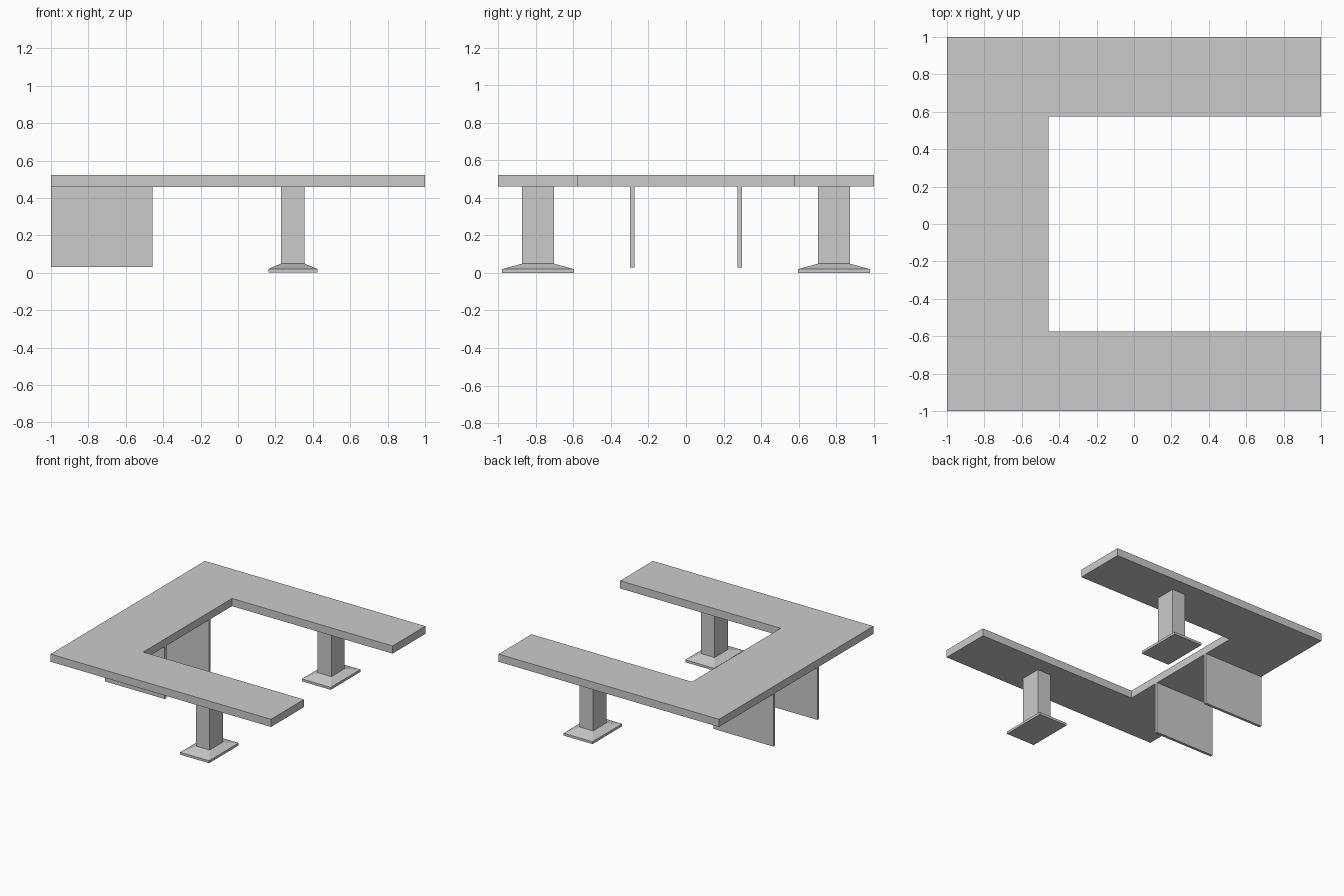
import bpy, bmesh

if "Cube" in bpy.data.objects:
    bpy.data.objects.remove(bpy.data.objects["Cube"])


def loft(name, rings):
    """Join stacked outlines (lists of 3D points) and cap both ends."""
    bm = bmesh.new()
    loops = [[bm.verts.new(p) for p in ring] for ring in rings]
    n = len(loops[0])
    for a, b in zip(loops, loops[1:]):
        for i in range(n):
            j = (i + 1) % n
            bm.faces.new((a[i], a[j], b[j], b[i]))
    bm.faces.new(loops[0][::-1])
    bm.faces.new(loops[-1])
    bmesh.ops.recalc_face_normals(bm, faces=bm.faces)
    mesh = bpy.data.meshes.new(name)
    bm.to_mesh(mesh)
    bm.free()
    obj = bpy.data.objects.new(name, mesh)
    bpy.context.collection.objects.link(obj)
    return obj


def rect(cx, cy, hx, hy, z):
    return [(cx + sx * hx, cy + sy * hy, z)
            for sx, sy in ((-1, -1), (1, -1), (1, 1), (-1, 1))]


TOP, UNDER = 0.522, 0.459
INNER_X, INNER_Y = -0.457, 0.575

# U-shaped table top
outline = [(-1, -1), (1, -1), (1, -INNER_Y), (INNER_X, -INNER_Y),
           (INNER_X, INNER_Y), (1, INNER_Y), (1, 1), (-1, 1)]
loft("table_top", [[(x, y, z) for x, y in outline] for z in (UNDER, TOP)])

for side, label in ((-1, "front"), (1, "back")):
    # Pedestal under each arm: flat foot, sloped plinth, square column
    cx, cy = 0.293, side * 0.788
    loft(label + "_pedestal_foot", [
        rect(cx, cy, 0.131, 0.192, 0.0),
        rect(cx, cy, 0.131, 0.192, 0.02),
        rect(cx, cy, 0.062, 0.086, 0.049)])
    loft(label + "_pedestal_column", [
        rect(cx, cy, 0.062, 0.086, z) for z in (0.049, UNDER)])

    # Thin support panel under the joining section
    px = (-1 + INNER_X) / 2
    loft(label + "_support_panel", [
        rect(px, side * 0.286, INNER_X - px, 0.011, z) for z in (0.03, UNDER)])
